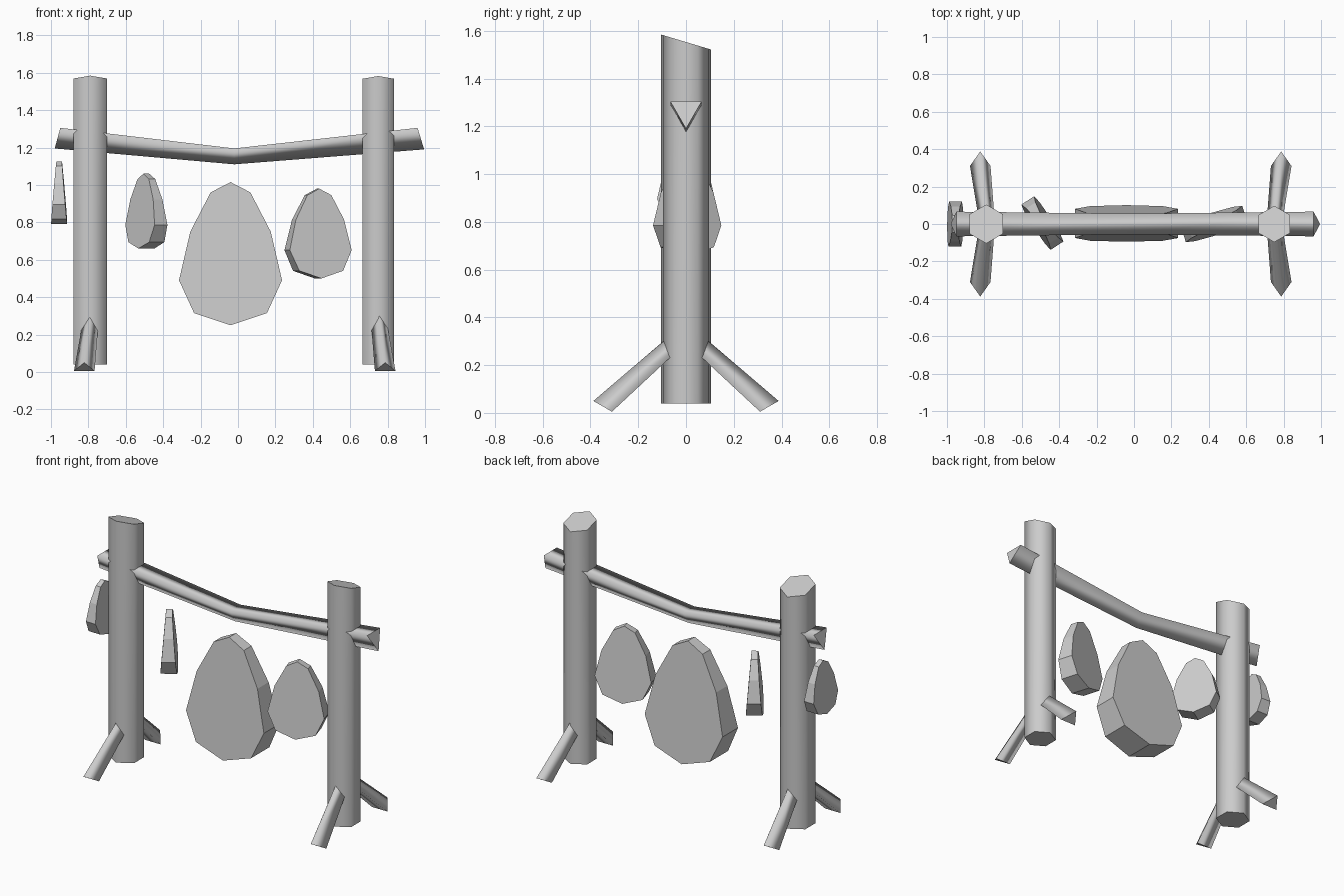
import bpy, bmesh
from math import sin, cos, pi, radians
from mathutils import Matrix, Vector

if "Cube" in bpy.data.objects:
    bpy.data.objects.remove(bpy.data.objects["Cube"])

grey = bpy.data.materials.new("plain_grey")
grey.use_nodes = True
grey.diffuse_color = (0.6, 0.6, 0.6, 1)
grey.node_tree.nodes["Principled BSDF"].inputs["Base Color"].default_value = grey.diffuse_color


def loft(name, rings, smooth=True):
    """Bridge equal-sized rings of points and close both ends with flat caps."""
    bm = bmesh.new()
    loops = [[bm.verts.new(p) for p in ring] for ring in rings]
    n = len(loops[0])
    for a, b in zip(loops, loops[1:]):
        for i in range(n):
            j = (i + 1) % n
            bm.faces.new((a[i], a[j], b[j], b[i])).smooth = smooth
    for end in (loops[0], loops[-1]):
        bm.faces.new(end)
    bmesh.ops.recalc_face_normals(bm, faces=bm.faces)
    mesh = bpy.data.meshes.new(name)
    bm.to_mesh(mesh)
    bm.free()
    mesh.materials.append(grey)
    obj = bpy.data.objects.new(name, mesh)
    bpy.context.collection.objects.link(obj)
    return obj


# Hexagonal posts with slanted tops
def post(name, x, r):
    ring = [(x + r * sin(i * pi / 3), r * cos(i * pi / 3)) for i in range(6)]
    loft(name, [[(px, py, 0.04) for px, py in ring],
                [(px, py, 1.553 - 0.3 * py) for px, py in ring]])


post("right_post", -0.79, 0.104)
post("left_post", 0.75, 0.097)


# Sagging three-sided crossbeam: flat on top, ridge below
def beam_ring(x_top, z_top, x_low, z_low, half):
    return [(x_top, -half, z_top), (x_top, half, z_top), (x_low, 0, z_low)]


loft("crossbeam", [beam_ring(-0.95, 1.305, -0.98, 1.195, 0.066),
                   beam_ring(-0.02, 1.195, -0.02, 1.11, 0.055),
                   beam_ring(0.96, 1.305, 0.995, 1.19, 0.066)])


# Three-sided braces, ridge upward, splayed to front and back
def brace(name, x, out, side):
    foot_x = x + 0.035 * out
    top = [(x, side * 0.06, 0.33),
           (x - 0.042, side * 0.02, 0.185 + 0.09),
           (x + 0.042, side * 0.02, 0.185 + 0.09)]
    foot = [(foot_x, side * 0.388, 0.05),
            (foot_x - 0.055, side * 0.31, 0.005),
            (foot_x + 0.055, side * 0.31, 0.005)]
    loft(name, [top, foot])


for label, x, out in (("right", -0.787, -1), ("left", 0.752, 1)):
    brace(label + "_front_brace", x, out, -1)
    brace(label + "_back_brace", x, out, 1)

# Half outline of a unit-height egg slab: (half width, height)
EGG = [(0, 0), (0.255, 0.085), (0.36, 0.314), (0.281, 0.654), (0.139, 0.928), (0, 1)]


# Egg slab, thick at the bottom and thin at the top
def stone(name, x, y, bottom, height, turn):
    outline = EGG + [(-w, h) for w, h in EGG[-2:0:-1]]
    place = (Matrix.Translation((x, y, bottom)) @ Matrix.Rotation(radians(turn), 4, "Z")
             @ Matrix.Scale(height, 4))
    rings = [[place @ Vector((w, side * (0.128 - 0.083 * h), h)) for w, h in outline]
             for side in (-1, 1)]
    loft(name, rings, smooth=False)


stone("large_stone", -0.04, 0.003, 0.25, 0.765, 0)
stone("medium_stone", 0.428, 0.0, 0.50, 0.48, 17)
stone("small_stone", -0.49, 0.005, 0.66, 0.40, -57)
stone("outer_stone", -0.956, 0.0, 0.79, 0.335, 89)
